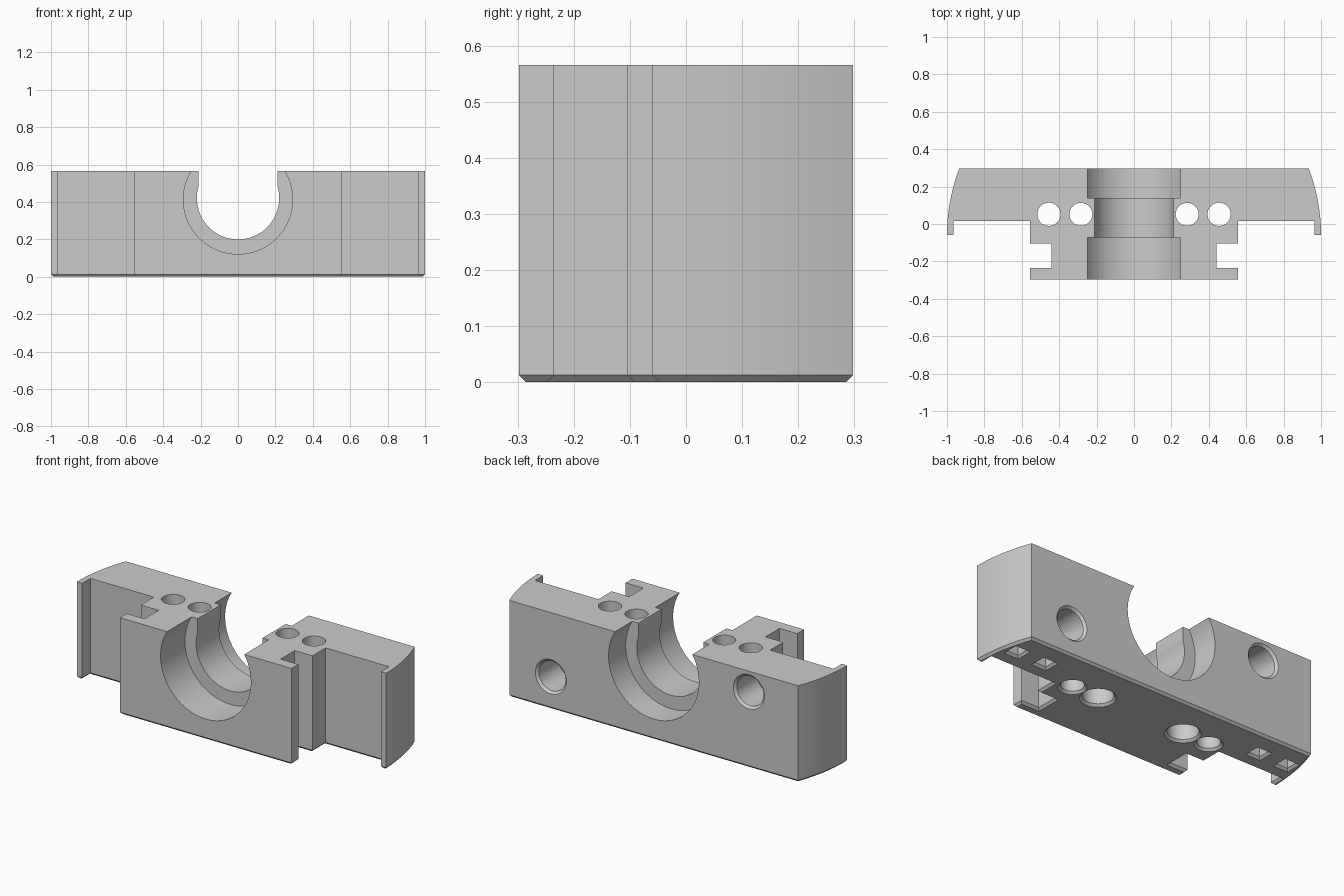
import bpy, bmesh, math
from mathutils import Matrix, Vector

cube = bpy.data.objects.get("Cube")
if cube:
    bpy.data.objects.remove(cube, do_unlink=True)

HEIGHT = 0.565
CHAMFER = 0.013

grey = bpy.data.materials.new("plain_grey")
grey.use_nodes = True
colour = (0.6, 0.6, 0.6, 1)
grey.diffuse_color = colour
grey.node_tree.nodes["Principled BSDF"].inputs["Base Color"].default_value = colour


def make_object(name, bm):
    bmesh.ops.recalc_face_normals(bm, faces=bm.faces)
    mesh = bpy.data.meshes.new(name)
    bm.to_mesh(mesh)
    bm.free()
    obj = bpy.data.objects.new(name, mesh)
    bpy.context.collection.objects.link(obj)
    mesh.materials.append(grey)
    return obj


def stepped_cutter(name, origin, direction, steps, sides=48):
    """Stack of rings, each (radius, distance along direction), capped at both ends."""
    bm = bmesh.new()
    turn = Vector(direction).to_track_quat('Z', 'Y').to_matrix().to_4x4()
    place = Matrix.Translation(origin) @ turn
    rings = []
    for radius, dist in steps:
        ring = []
        for i in range(sides):
            a = math.tau * (i + 0.5) / sides
            ring.append(bm.verts.new(place @ Vector((radius * math.cos(a), radius * math.sin(a), dist))))
        rings.append(ring)
    for lower, upper in zip(rings, rings[1:]):
        for i in range(sides):
            j = (i + 1) % sides
            bm.faces.new((lower[i], lower[j], upper[j], upper[i]))
    bm.faces.new(rings[0])
    bm.faces.new(rings[-1])
    return make_object(name, bm)


def box_cutter(name, centre, size):
    bm = bmesh.new()
    bmesh.ops.create_cube(bm, size=1, matrix=Matrix.Translation(centre) @ Matrix.Diagonal((*size, 1)))
    return make_object(name, bm)


# Body outline: rounded ends, end lips and a grooved front tongue
ARC_Y, BACK = -0.06, 0.298
sweep = math.asin(BACK - ARC_Y)
half = [(0.555, -0.298), (0.555, -0.235), (0.44, -0.235), (0.44, -0.105),
        (0.555, -0.105), (0.555, 0.016), (0.965, 0.016), (0.965, ARC_Y)]
for i in range(13):
    a = sweep * i / 12
    half.append((math.cos(a), ARC_Y + math.sin(a)))
outline = half + [(-x, y) for x, y in reversed(half)]

bm = bmesh.new()
base = bm.faces.new([bm.verts.new((x, y, CHAMFER)) for x, y in outline])
top = bmesh.ops.extrude_face_region(bm, geom=[base], use_keep_orig=True)
bmesh.ops.translate(bm, vec=(0, 0, HEIGHT - CHAMFER),
                    verts=[v for v in top["geom"] if isinstance(v, bmesh.types.BMVert)])
# Chamfered underside edge
bmesh.ops.recalc_face_normals(bm, faces=bm.faces)
bmesh.ops.inset_region(bm, faces=[base], thickness=CHAMFER, use_even_offset=True)
for v in base.verts:
    v.co.z = 0
body = make_object("clamp_block", bm)

# Stepped saddle through the middle
cutters = [
    stepped_cutter("narrow_bore", (0, -0.4, 0.42), (0, 1, 0), [(0.22, 0), (0.22, 0.8)], 96),
    box_cutter("bore_opening", (0, 0, 0.65), (0.42, 0.8, 0.34)),
    stepped_cutter("front_bore", (0, -0.4, 0.413), (0, 1, 0), [(0.292, 0), (0.292, 0.327)], 96),
    stepped_cutter("back_bore", (0, 0.4, 0.413), (0, -1, 0), [(0.292, 0), (0.292, 0.26)], 96),
]

up = (0, 0, 1)
for s in (-1, 1):
    # Vertical bolt holes, the inner one counterbored from below
    cutters.append(stepped_cutter("outer_bolt_hole", (s * 0.455, 0.052, 0), up,
                                  [(0.086, -0.01), (0.062, CHAMFER), (0.062, 0.7)]))
    cutters.append(stepped_cutter("inner_bolt_hole", (s * 0.284, 0.052, 0), up,
                                  [(0.105, -0.01), (0.082, CHAMFER), (0.082, 0.14),
                                   (0.061, 0.14), (0.061, 0.7)]))
    # Square pockets under each wing
    for x in (0.715, 0.9):
        cutters.append(stepped_cutter("square_pocket", (s * x, 0.142, 0), up,
                                      [(0.082, -0.01), (0.05, CHAMFER), (0.05, 0.09)], 4))

# Blind holes in the back, at different heights
for x, z in ((0.665, 0.19), (-0.615, 0.445)):
    cutters.append(stepped_cutter("back_hole", (x, BACK, z), (0, -1, 0),
                                  [(0.11, -0.01), (0.087, CHAMFER), (0.087, 0.2)]))

bpy.context.view_layer.objects.active = body
for cutter in cutters:
    cutter.hide_render = True
    mod = body.modifiers.new("cut", 'BOOLEAN')
    mod.operation = 'DIFFERENCE'
    mod.solver = 'EXACT'
    mod.object = cutter
    bpy.ops.object.modifier_apply(modifier=mod.name)
    bpy.data.objects.remove(cutter, do_unlink=True)

bpy.ops.object.select_all(action='DESELECT')
body.select_set(True)
bpy.ops.object.shade_smooth_by_angle(angle=math.radians(25))
